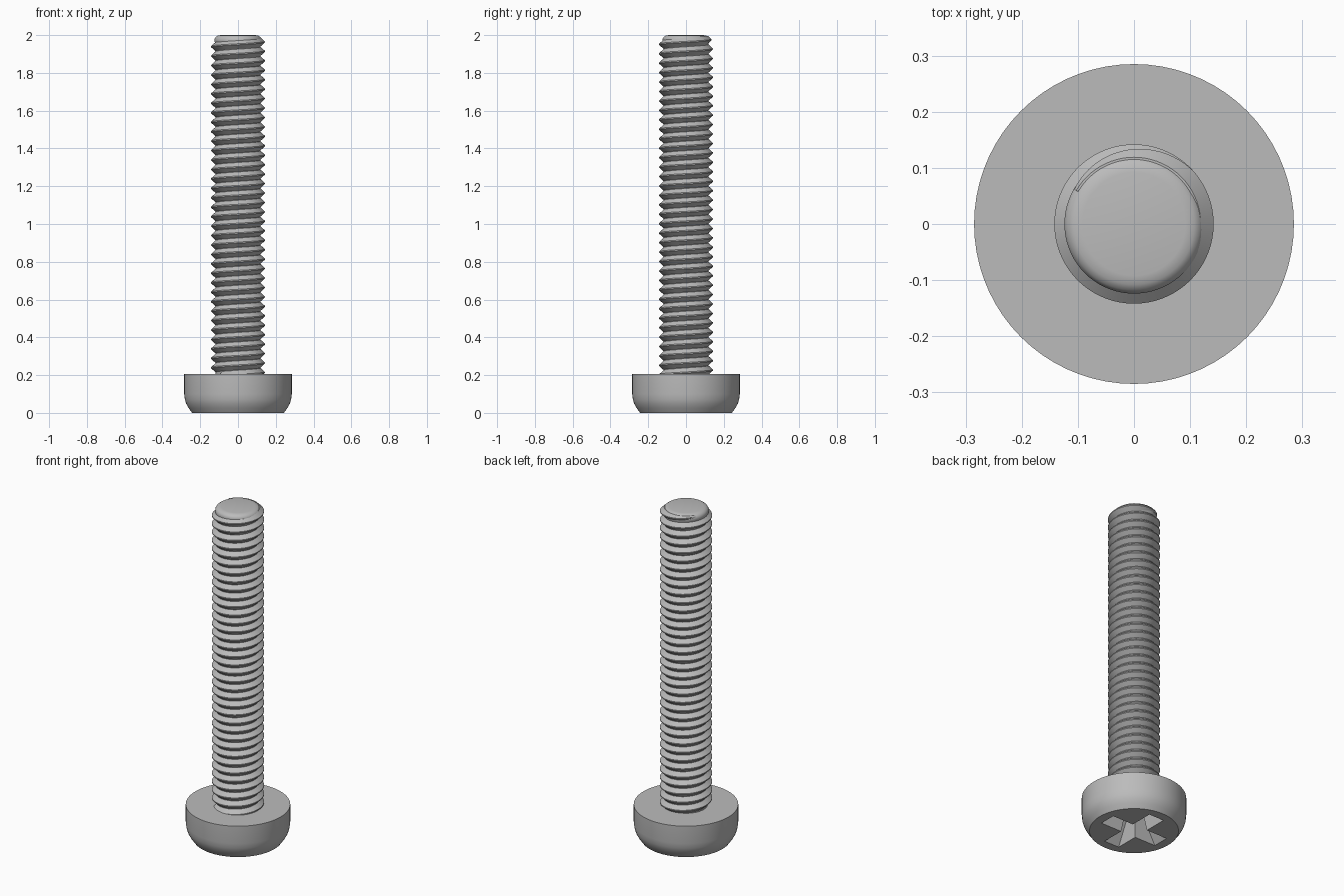
import bpy, bmesh, math

cube = bpy.data.objects.get("Cube")
if cube:
    bpy.data.objects.remove(cube, do_unlink=True)

SIDES = 72
TOP = 2.0
HEAD_TOP = 0.205
PITCH = 0.05
CORE_R = 0.119
CREST_R = 0.142

steel = bpy.data.materials.new("grey steel")
steel.use_nodes = True
steel.diffuse_color = (0.5, 0.5, 0.5, 1)
steel.node_tree.nodes["Principled BSDF"].inputs["Base Color"].default_value = (0.5, 0.5, 0.5, 1)


def add_object(name, bm):
    bmesh.ops.recalc_face_normals(bm, faces=bm.faces)
    mesh = bpy.data.meshes.new(name)
    bm.to_mesh(mesh)
    bm.free()
    obj = bpy.data.objects.new(name, mesh)
    bpy.context.collection.objects.link(obj)
    mesh.materials.append(steel)
    return obj


def loft(name, rings, closed_section=True):
    """Skin a list of equal-length point rings and cap both ends."""
    bm = bmesh.new()
    loops = [[bm.verts.new(p) for p in ring] for ring in rings]
    n = len(loops[0])
    for a, b in zip(loops, loops[1:]):
        for i in range(n):
            j = (i + 1) % n
            bm.faces.new((a[i], a[j], b[j], b[i]))
    bm.faces.new(loops[0])
    bm.faces.new(loops[-1])
    return add_object(name, bm)


def lathe(name, profile):
    angles = [math.tau * i / SIDES for i in range(SIDES)]
    return loft(name, [[(r * math.cos(a), r * math.sin(a), z) for a in angles]
                       for r, z in profile])


def smooth(obj, degrees):
    bpy.ops.object.select_all(action='DESELECT')
    obj.select_set(True)
    bpy.context.view_layer.objects.active = obj
    bpy.ops.object.shade_smooth_by_angle(angle=math.radians(degrees))


# Pan head with a rounded lower rim
head = lathe("head", [(0.243, 0), (0.261, 0.025), (0.274, 0.048), (0.281, 0.07),
                      (0.285, 0.1), (0.285, HEAD_TOP)])


# Tapered cross-shaped driver recess
def cross(w, r, z):
    arm = [(w, -w), (r, -w), (r, w)]
    ring = []
    for k in range(4):
        c, s = round(math.cos(k * math.pi / 2)), round(math.sin(k * math.pi / 2))
        ring += [(x * c - y * s, x * s + y * c, z) for x, y in arm]
    return ring


cutter = loft("recess_cutter", [cross(0.053, 0.195, -0.01), cross(0.05, 0.19, 0),
                                cross(0.03, 0.09, 0.14)])
cutter.hide_render = True
cut = head.modifiers.new("recess", 'BOOLEAN')
cut.operation = 'DIFFERENCE'
cut.solver = 'EXACT'
cut.object = cutter
bpy.context.view_layer.objects.active = head
bpy.ops.object.modifier_apply(modifier=cut.name)
bpy.data.objects.remove(cutter, do_unlink=True)
smooth(head, 30)

# Shank core with a rounded point
shank = lathe("shank", [(CORE_R, HEAD_TOP - 0.01), (CORE_R, 1.955), (0.124, 1.965),
                        (0.124, 1.98), (0.118, 1.99), (0.108, 1.997), (0.092, TOP)])
smooth(shank, 32)

# Right-handed helical thread that fades out below the point
end_angle = math.radians(150)
end_z = 1.964 + PITCH * end_angle / math.tau
turns = (end_z - HEAD_TOP + 0.01) / PITCH
steps = int(turns * SIDES)
fade = SIDES * 0.3
rings = []
for i in range(steps + 1):
    back = steps - i
    a = end_angle - math.tau * back / SIDES
    z = end_z - PITCH * back / SIDES
    k = min(1, back / fade)
    crest = CORE_R + 0.004 + (CREST_R - CORE_R - 0.004) * k
    half = PITCH * (0.2 + 0.28 * k)
    section = [(CORE_R - 0.004, -half), (CORE_R, -half), (crest, -0.003),
               (crest, 0.003), (CORE_R, half), (CORE_R - 0.004, half)]
    rings.append([(r * math.cos(a), r * math.sin(a), z + dz) for r, dz in section])
thread = loft("thread", rings)
smooth(thread, 25)
